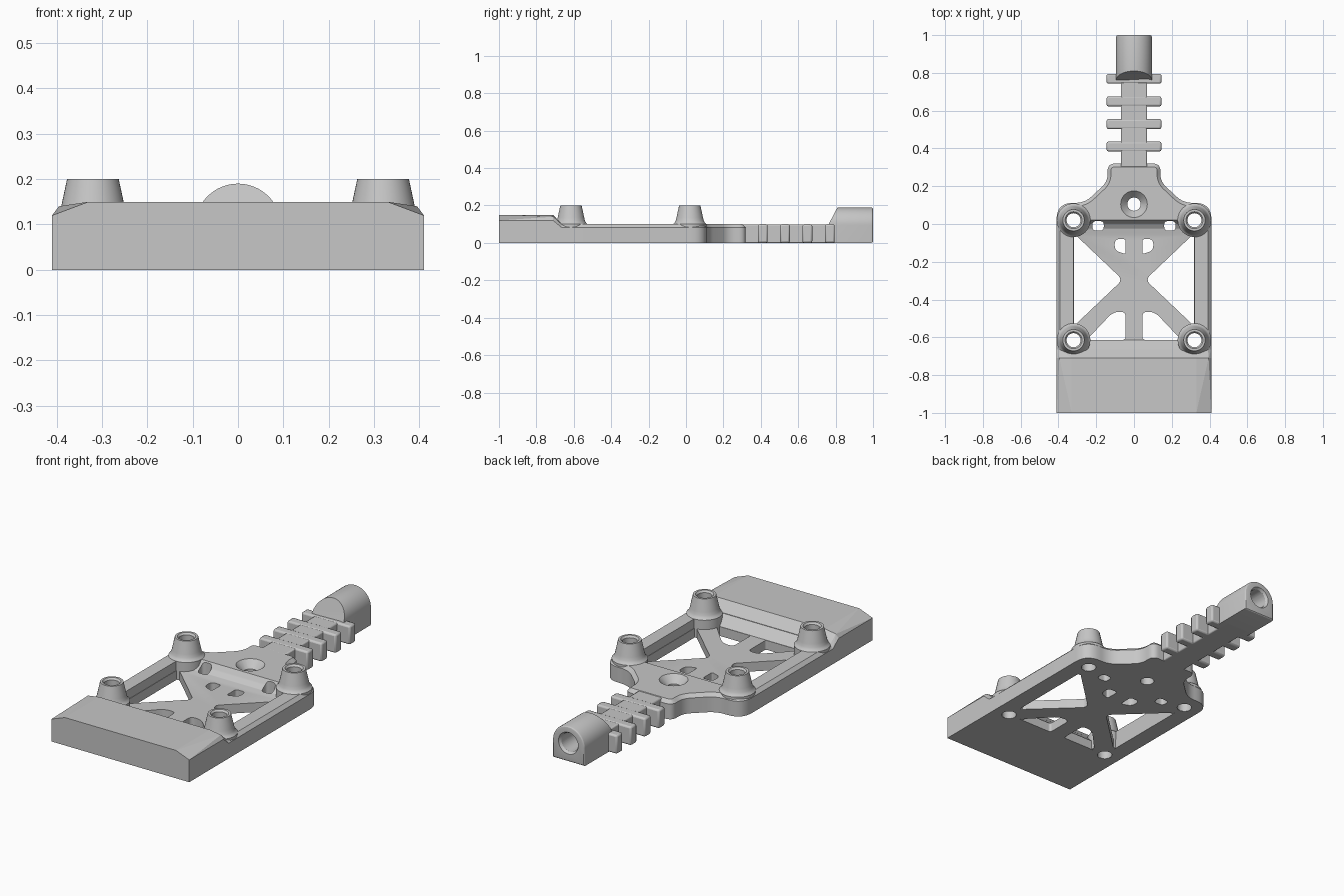
import bpy, bmesh
from math import cos, sin, pi
from mathutils import Vector, Matrix

if "Cube" in bpy.data.objects:
    bpy.data.objects.remove(bpy.data.objects["Cube"])

grey = bpy.data.materials.new("plain_grey")
grey.use_nodes = True
grey.diffuse_color = (0.57, 0.57, 0.57, 1)
grey.node_tree.nodes["Principled BSDF"].inputs["Base Color"].default_value = (0.57, 0.57, 0.57, 1)


def finish(bm, name):
    bmesh.ops.recalc_face_normals(bm, faces=bm.faces[:])
    mesh = bpy.data.meshes.new(name)
    bm.to_mesh(mesh)
    bm.free()
    mesh.materials.append(grey)
    ob = bpy.data.objects.new(name, mesh)
    bpy.context.collection.objects.link(ob)
    return ob


def rounded(corners, steps=8):
    """Corners are (x, y, trim); each is softened into a curve."""
    out = []
    n = len(corners)
    for i, (x, y, trim) in enumerate(corners):
        p = Vector((x, y))
        if trim == 0:
            out.append(p)
            continue
        a = p + (Vector(corners[i - 1][:2]) - p).normalized() * trim
        b = p + (Vector(corners[(i + 1) % n][:2]) - p).normalized() * trim
        for k in range(steps + 1):
            t = k / steps
            out.append(a * (1 - t) ** 2 + p * (2 * t * (1 - t)) + b * t * t)
    return out


def prism(name, points, low, high, chamfer=0, axis="Z"):
    """Extrude an outline up z, or along x or y; the chamfer tapers the top rim."""
    place = {"Z": lambda u, v, w: (u, v, w),
             "X": lambda u, v, w: (w, u, v),
             "Y": lambda u, v, w: (u, w, v)}[axis]
    n = len(points)
    loops = [(points, low), (points, high - chamfer)]
    if chamfer:
        inner = []
        for i, p in enumerate(points):
            d1 = (p - points[i - 1]).normalized()
            d2 = (points[(i + 1) % n] - p).normalized()
            n1, n2 = Vector((-d1.y, d1.x)), Vector((-d2.y, d2.x))
            inner.append(p + (n1 + n2) * chamfer / (1 + n1.dot(n2)))
        loops.append((inner, high))
    bm = bmesh.new()
    rings = [[bm.verts.new(place(p[0], p[1], w)) for p in pts] for pts, w in loops]
    bm.faces.new(rings[0])
    bm.faces.new(rings[-1])
    for a, b in zip(rings, rings[1:]):
        for i in range(n):
            bm.faces.new((a[i - 1], a[i], b[i], b[i - 1]))
    return finish(bm, name)


def cone(name, r1, r2, centre, depth, along_y=False):
    bm = bmesh.new()
    turn = Matrix.Rotation(-pi / 2, 4, "X") if along_y else Matrix()
    bmesh.ops.create_cone(bm, cap_ends=True, segments=40, radius1=r1, radius2=r2, depth=depth,
                          matrix=Matrix.Translation(centre) @ turn)
    return finish(bm, name)


def cut(target, cutter):
    cutter.hide_render = True
    mod = target.modifiers.new("cut", "BOOLEAN")
    mod.operation = "DIFFERENCE"
    mod.solver = "EXACT"
    mod.object = cutter
    bpy.context.view_layer.objects.active = target
    bpy.ops.object.modifier_apply(modifier=mod.name)
    bpy.data.objects.remove(cutter)


def smooth(ob):
    bpy.ops.object.select_all(action="DESELECT")
    ob.select_set(True)
    bpy.context.view_layer.objects.active = ob
    bpy.ops.object.shade_smooth_by_angle(angle=0.5)


def box(name, x, y0, y1, z, bevel):
    ob = prism(name, [(-x, y0), (x, y0), (x, y1), (-x, y1)], 0, z)
    mod = ob.modifiers.new("soft_edges", "BEVEL")
    mod.width = bevel
    mod.segments = 2
    smooth(ob)


# Frame plate with shoulders and neck
half = [(0.41, -0.68, 0), (0.41, 0.112, 0.088), (0.26, 0.112, 0.05),
        (0.14, 0.225, 0.04), (0.14, 0.32, 0.04)]
outline = rounded(half + [(-x, y, t) for x, y, t in reversed(half)])
frame = prism("frame_plate", outline, 0, 0.1, 0.018)

# Sunken floor with sloped ends
pocket = [(-0.715, 0.15), (-0.615, 0.05), (-0.06, 0.05), (-0.025, 0.056), (0, 0.072),
          (0.02, 0.1), (0.02, 0.15)]
cut(frame, prism("pocket_cutter", pocket, -0.32, 0.32, axis="X"))

# Windows, slots and small holes through the floor
windows = [
    [(0.318, -0.05, 0), (0.318, -0.54, 0), (0.06, -0.295, 0.035)],
    [(0.045, -0.613, 0.015), (0.25, -0.613, 0), (0.11, -0.465, 0.035), (0.045, -0.465, 0.025)],
    [(0.16, -0.035, 0.02), (0.22, -0.035, 0.02), (0.22, 0.015, 0.02), (0.16, 0.015, 0.02)],
    [(0.044, -0.16, 0.015), (0.102, -0.14, 0.025), (0.102, -0.08, 0.025), (0.044, -0.08, 0.015)],
]
post_spots = [(s * 0.32, y) for s in (1, -1) for y in (0.02, -0.615)]
for corners in windows:
    for s in (1, -1):
        shape = [(s * p[0], p[1]) for p in rounded(corners)]
        cut(frame, prism("window_cutter", shape, -0.1, 0.3))
for x, y in post_spots:
    cut(frame, cone("bore_cutter", 0.038, 0.038, (x, y, 0.1), 0.4))

# Countersunk hole at the shoulders
cut(frame, cone("hole_cutter", 0.035, 0.035, (0, 0.105, 0.1), 0.4))
cut(frame, cone("countersink_cutter", 0.03, 0.075, (0, 0.105, 0.08), 0.05))
smooth(frame)

# Front block with chamfered ends
bm = bmesh.new()
for x, y, z in [(0.41, -1, 0), (0.41, -1, 0.12), (0.33, -1, 0.15), (0.41, -0.71, 0.12),
                (0.395, -0.71, 0.14), (0.33, -0.71, 0.15), (0.41, -0.665, 0),
                (0.41, -0.665, 0.082), (0.392, -0.665, 0.1)]:
    for s in (1, -1):
        bm.verts.new((s * x, y, z))
bmesh.ops.convex_hull(bm, input=bm.verts[:])
bmesh.ops.dissolve_limit(bm, angle_limit=0.01, verts=bm.verts[:], edges=bm.edges[:])
finish(bm, "front_block")

# Hollow flared posts
profile = [(0.037, 0.001), (0.037, 0.19), (0.045, 0.2), (0.057, 0.2), (0.071, 0.135),
           (0.075, 0.118), (0.081, 0.107), (0.089, 0.1), (0.089, 0.001)]
for i, (x, y) in enumerate(post_spots):
    bm = bmesh.new()
    ring = [bm.verts.new((x + r, y, z)) for r, z in profile]
    edges = [bm.edges.new((ring[k - 1], ring[k])) for k in range(len(ring))]
    bmesh.ops.spin(bm, geom=ring + edges, cent=(x, y, 0), axis=(0, 0, 1), angle=2 * pi,
                   steps=40, use_merge=True)
    bmesh.ops.remove_doubles(bm, verts=bm.verts[:], dist=0.0001)
    smooth(finish(bm, f"post_{i + 1}"))

# Spine with cross ribs
box("spine", 0.07, 0.3, 0.83, 0.098, 0.006)
for i, y in enumerate((0.41, 0.529, 0.649, 0.769)):
    box(f"rib_{i + 1}", 0.145, y - 0.026, y + 0.026, 0.1, 0.009)

# Arched barrel with sloped inner end and bored outer end
R = 0.095
arch = [(-R, 0), (R, 0)] + [(R * cos(k * pi / 32), R + R * sin(k * pi / 32)) for k in range(33)]
barrel = prism("barrel", arch, 0.76, 1, axis="Y")
bm = bmesh.new()
bm.from_mesh(barrel.data)
bmesh.ops.remove_doubles(bm, verts=bm.verts[:], dist=0.0001)
for v in bm.verts:
    if v.co.y < 0.9:
        v.co.y += 0.05 * max(0, (v.co.z - R) / R)
rim = [e for e in bm.edges if all(v.co.y > 0.99 for v in e.verts)]
bmesh.ops.bevel(bm, geom=rim, offset=0.01, segments=3, profile=0.5, affect="EDGES")
bm.to_mesh(barrel.data)
bm.free()
cut(barrel, cone("bore_cutter", 0.05, 0.05, (0, 0.95, 0.1), 0.2, True))
cut(barrel, cone("lip_cutter", 0.045, 0.065, (0, 0.995, 0.1), 0.03, True))
smooth(barrel)
